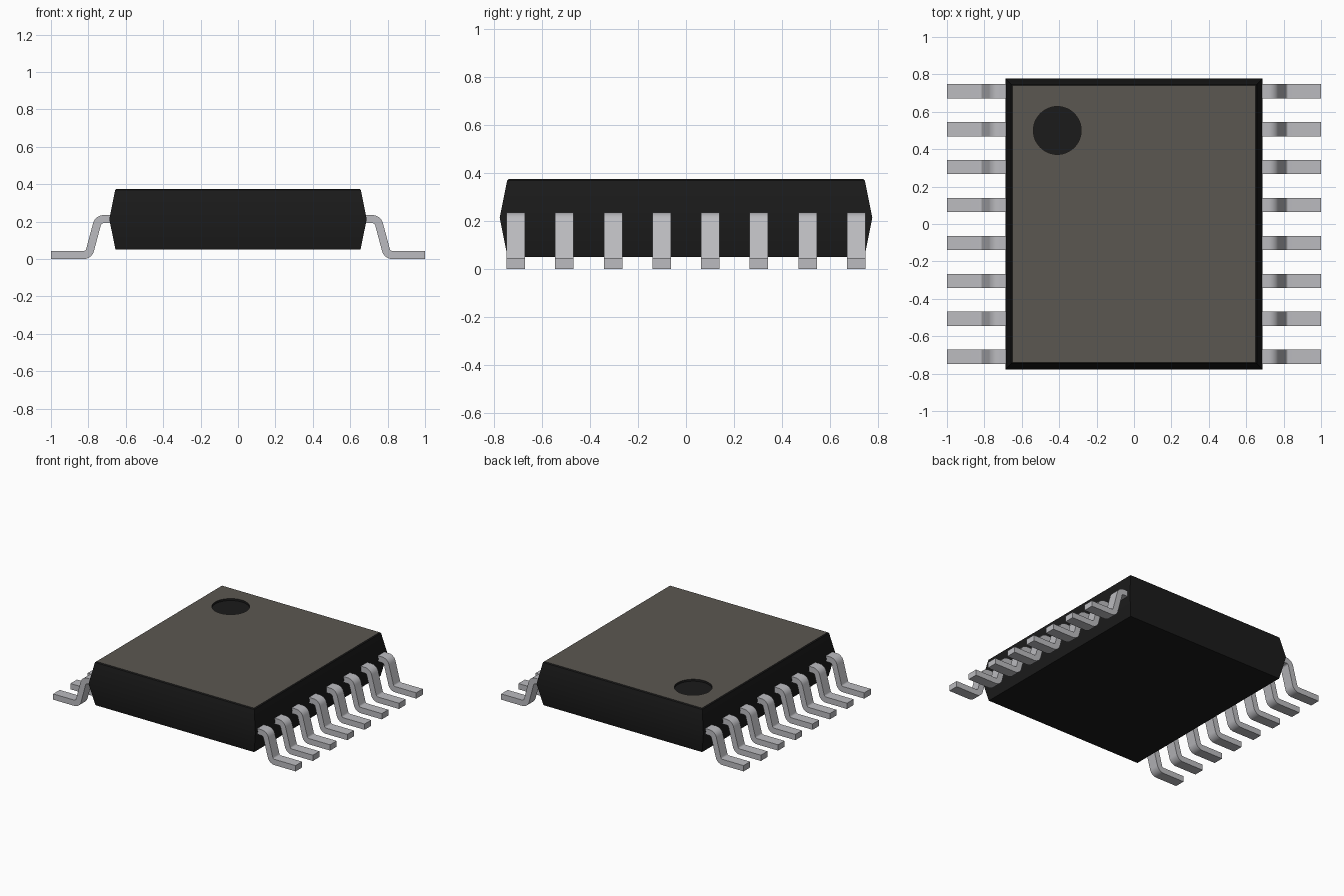
import bpy, bmesh, math
from mathutils import Vector

if "Cube" in bpy.data.objects:
    bpy.data.objects.remove(bpy.data.objects["Cube"])


def material(name, rgb):
    m = bpy.data.materials.new(name)
    m.diffuse_color = (*rgb, 1)
    m.use_nodes = True
    m.node_tree.nodes["Principled BSDF"].inputs["Base Color"].default_value = m.diffuse_color
    return m


BLACK = material("black plastic", (0.011, 0.011, 0.011))
TOP = material("warm grey top", (0.105, 0.095, 0.082))
METAL = material("lead metal", (0.50, 0.50, 0.525))


def add_object(name, bm, mats, angle=30):
    bmesh.ops.recalc_face_normals(bm, faces=bm.faces[:])
    me = bpy.data.meshes.new(name)
    bm.to_mesh(me)
    bm.free()
    for m in mats:
        me.materials.append(m)
    ob = bpy.data.objects.new(name, me)
    bpy.context.collection.objects.link(ob)
    bpy.ops.object.select_all(action='DESELECT')
    ob.select_set(True)
    bpy.context.view_layer.objects.active = ob
    bpy.ops.object.shade_smooth_by_angle(angle=math.radians(angle))
    return ob


# Package body: stacked rectangles, widest at the parting line
TOP_Z = 0.375
levels = [(0.05, 0.655, 0.745), (0.213, 0.688, 0.778),
          (0.369, 0.657, 0.747), (TOP_Z, 0.65, 0.74)]
bm = bmesh.new()
rings = [[bm.verts.new((sx * x, sy * y, z))
          for sx, sy in ((-1, -1), (1, -1), (1, 1), (-1, 1))]
         for z, x, y in levels]
bm.faces.new(rings[0])
bm.faces.new(rings[-1])
for a, b in zip(rings, rings[1:]):
    for i in range(4):
        j = (i + 1) % 4
        bm.faces.new((a[i], a[j], b[j], b[i]))
body = add_object("package_body", bm, [BLACK, TOP])

# Round pin-one dimple cut into the top
bpy.ops.mesh.primitive_cylinder_add(vertices=48, radius=0.128, depth=0.1,
                                    location=(-0.41, 0.5, TOP_Z + 0.035))
cutter = bpy.context.object
cutter.name = "dimple_cutter"
cutter.hide_render = True
cut = body.modifiers.new("dimple", 'BOOLEAN')
cut.operation = 'DIFFERENCE'
cut.solver = 'EXACT'
cut.object = cutter
bpy.context.view_layer.objects.active = body
bpy.ops.object.modifier_apply(modifier="dimple")
bpy.data.objects.remove(cutter)
for p in body.data.polygons:
    p.material_index = int(p.normal.z > 0.99 and p.center.z > TOP_Z - 0.002)


# Gull-wing lead profile: each bend is an arc of (point, normal) pairs
def bend(cx, cz, sign, steps=7):
    out = []
    for i in range(steps + 1):
        t = TURN * (i / steps if sign > 0 else 1 - i / steps)
        n = Vector((math.sin(t), math.cos(t)))
        out.append((Vector((cx, cz)) + sign * R * n, n))
    return out


THICK, WIDTH, PITCH = 0.043, 0.077, 0.203
HIGH, LOW, R, TURN = 0.2135, 0.0215, 0.036, math.radians(75)
UP = Vector((0, 1))
MID = 0.7725                                   # x at half height of the leg
lean = (HIGH - LOW) / 2 / math.tan(TURN)
tangent = R * math.tan(TURN / 2)
line = ([(Vector((0.62, HIGH)), UP)]
        + bend(MID - lean - tangent, HIGH - R, 1)
        + bend(MID + lean + tangent, LOW + R, -1)
        + [(Vector((1.0, LOW)), UP)])
upper = [p + n * THICK / 2 for p, n in line]
lower = [p - n * THICK / 2 for p, n in line]


# Eight leads along each side
def lead_row(name, side):
    bm = bmesh.new()
    for k in range(8):
        y = (k - 3.5) * PITCH
        rows = [[bm.verts.new((side * p.x, y + s * WIDTH / 2, p.y))
                 for p, s in ((u, -1), (u, 1), (l, 1), (l, -1))]
                for u, l in zip(upper, lower)]
        bm.faces.new(rows[0])
        bm.faces.new(rows[-1])
        for a, b in zip(rows, rows[1:]):
            for i in range(4):
                j = (i + 1) % 4
                bm.faces.new((a[i], a[j], b[j], b[i]))
    return add_object(name, bm, [METAL])


lead_row("right_leads", 1)
lead_row("left_leads", -1)
